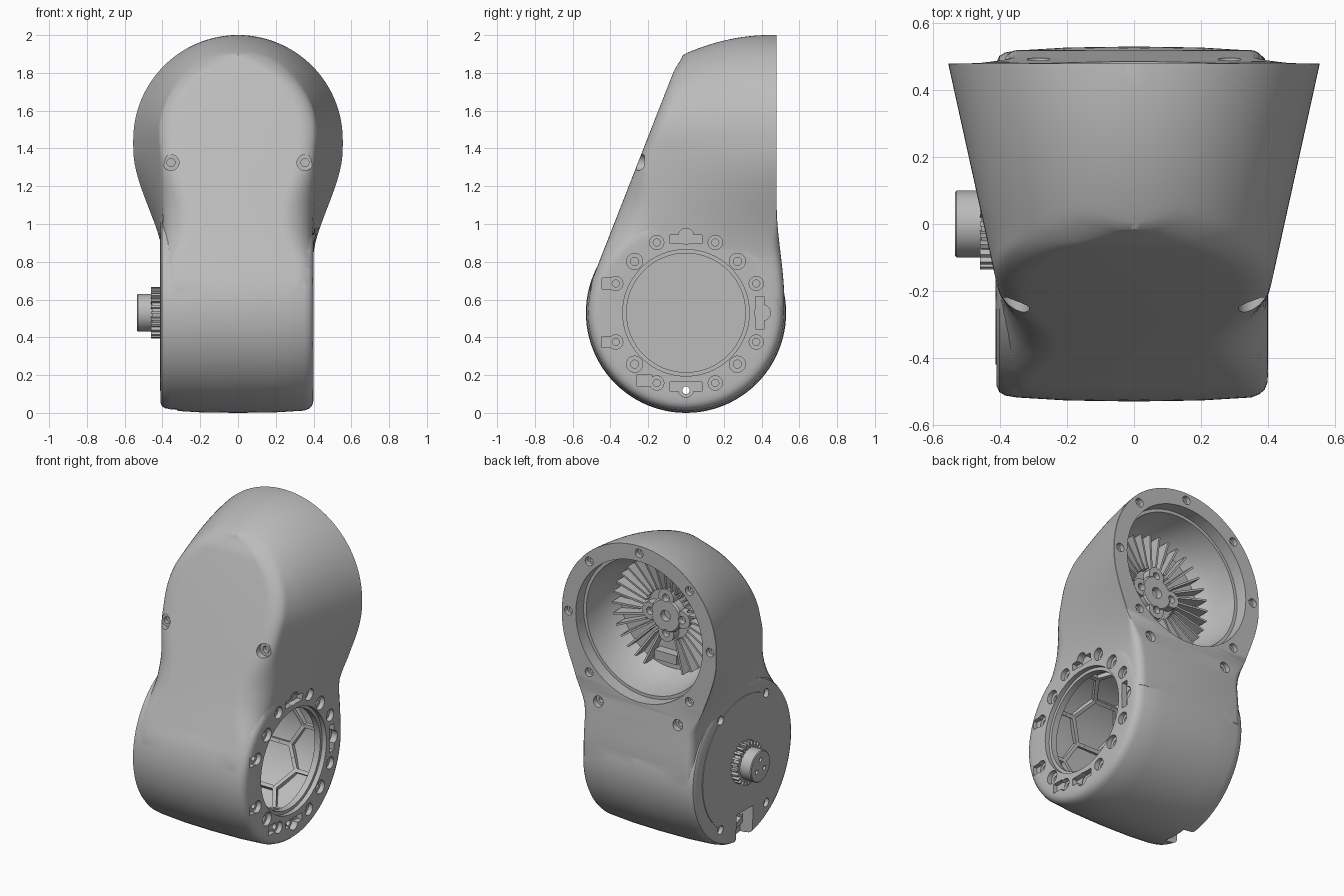
import bpy, bmesh
from math import sin, cos, pi, sqrt, radians
from mathutils import Matrix, Vector

if "Cube" in bpy.data.objects:
    bpy.data.objects.remove(bpy.data.objects["Cube"])

grey = bpy.data.materials.new("matte_grey")
grey.use_nodes = True
colour = (0.5, 0.5, 0.5, 1)
grey.diffuse_color = colour
grey.node_tree.nodes["Principled BSDF"].inputs["Base Color"].default_value = colour

DRUM_Z, HEAD_Z, R = 0.53, 1.445, 0.53


def lathe(bm, profile, centre, axis, seg=24):
    """Closed turned solid; the profile lists (radius, position along axis)."""
    rings = []
    for r, a in profile:
        ring = []
        for i in range(seg):
            u, v = r * cos(2 * pi * i / seg), r * sin(2 * pi * i / seg)
            p = Vector((a, u, v)) if axis == "X" else Vector((u, a, v))
            ring.append(bm.verts.new(p + Vector(centre)))
        rings.append(ring)
    skin(bm, rings)


def skin(bm, rings, closed=False):
    n = len(rings[0])
    pairs = list(zip(rings, rings[1:])) + ([(rings[-1], rings[0])] if closed else [])
    for a, b in pairs:
        for i in range(n):
            bm.faces.new((a[i], a[(i + 1) % n], b[(i + 1) % n], b[i]))
    if not closed:
        bm.faces.new(rings[0][::-1])
        bm.faces.new(rings[-1])


def box(bm, size, centre, rot=Matrix()):
    bmesh.ops.create_cube(bm, size=1, matrix=Matrix.Translation(centre) @ rot @ Matrix.Diagonal((*size, 1)))


def finish(bm, name):
    bmesh.ops.recalc_face_normals(bm, faces=bm.faces)
    mesh = bpy.data.meshes.new(name)
    bm.to_mesh(mesh)
    bm.free()
    mesh.materials.append(grey)
    ob = bpy.data.objects.new(name, mesh)
    bpy.context.collection.objects.link(ob)
    return ob


def select(ob):
    bpy.ops.object.select_all(action="DESELECT")
    ob.select_set(True)
    bpy.context.view_layer.objects.active = ob


def shade(ob):
    select(ob)
    bpy.ops.object.shade_smooth_by_angle(angle=radians(32))


def combine(ob, other, operation):
    mod = ob.modifiers.new("combine", "BOOLEAN")
    mod.operation, mod.solver, mod.object = operation, "EXACT", other
    mod.use_self = operation == "DIFFERENCE"
    select(ob)
    bpy.ops.object.modifier_apply(modifier=mod.name)
    bpy.data.objects.remove(other)


def ease(t):
    t = max(0.0, min(1.0, t))
    return t * t * (3 - 2 * t)


def rounding(t):
    t = max(0.0, min(1.0, t))
    return 1 - sqrt(1 - (1 - t) ** 2)


# Head and neck: horizontal sections of a cone that blends into the drum
def cone(y):
    return 0.555 - 0.22 * (0.48 - y)


def cone_height(y):
    t = max(0.0, min(1.0, (0.48 - y) / 0.52))
    return cone(y) + 0.13 * t * (1 - t)


def half_width(y, z):
    if z >= HEAD_Z:
        return cone(y) * sqrt(max(0, 1 - ((z - HEAD_Z) / cone_height(y)) ** 2))
    return 0.395 + (cone(y) - 0.395) * ease((z - 0.78) / 0.62)


def front(z):
    if z < 0.723:
        r = 0.527 - 0.012 * ease((0.723 - z) / 0.17)
        return -sqrt(r ** 2 - (z - DRUM_Z) ** 2)
    y = -0.037 - (1.88 - z) * 0.3915 + 0.015 * ease((z - 1.8) / 0.09)
    if z - HEAD_Z > cone_height(y):
        low, high = y, 0.48
        for _ in range(40):
            y = (low + high) / 2
            low, high = (y, high) if cone_height(y) < z - HEAD_Z else (low, y)
        y = high
    return y


bm = bmesh.new()
levels = [0.55 + (HEAD_Z - 0.55) * i / 28 for i in range(28)]
levels += [HEAD_Z + 0.5548 * sin(pi / 2 * i / 40) for i in range(40)] + [1.9995]
rings = []
for z in levels:
    y0, y1 = front(z), 0.48 + 0.04 * ease((1.1 - z) / 0.5)
    waist = ease((1.35 - z) / 0.3) * ease((z - 0.75) / 0.25)
    rx, ry = min(0.09 + 0.07 * waist, half_width(y0, z)), 0.06 + 0.12 * waist
    back_round = 0.002 + 0.05 * ease((1.05 - z) / 0.2)
    half = []
    for i in range(33):
        y = y0 + (y1 - y0) * (1 - cos(pi * i / 32)) / 2
        x = half_width(y, z) - rx * rounding((y - y0) / ry)
        x -= min(back_round, x * 0.5) * rounding((y1 - y) / back_round)
        half.append((max(x, 0.0005), y))
    loop = half + [(-x, y) for x, y in reversed(half)]
    rings.append([bm.verts.new((x, y, z)) for x, y in loop])
skin(bm, rings)
body = finish(bm, "body_shell")

# Drum with crowned rim and raised end cap
bm = bmesh.new()
lathe(bm, [(0.42, -0.414), (0.42, -0.41), (0.485, -0.41), (0.502, -0.402), (0.512, -0.385),
           (0.518, -0.35), (0.527, -0.2), (R, 0), (0.527, 0.2), (0.518, 0.35), (0.508, 0.375),
           (0.495, 0.39), (0.475, 0.398), (0.45, 0.4)], (0, 0, DRUM_Z), "X", 96)
combine(body, finish(bm, "drum"), "UNION")

# Hollow drum behind a lipped opening, and the head bowl
bm = bmesh.new()
lathe(bm, [(0.335, 0.45), (0.335, 0.37), (0.315, 0.37), (0.315, 0.33), (0.46, 0.33), (0.46, -0.34)],
      (0, 0, DRUM_Z), "X", 64)
lathe(bm, [(0.455, 0.55), (0.455, 0.4), (0.435, 0.4), (0.43, 0.35),
           (0.41, 0.25), (0.385, 0.19), (0.36, 0.15)], (0, 0, HEAD_Z), "Y", 64)
combine(body, finish(bm, "bore_cutter"), "DIFFERENCE")


# Screw holes, slots and notch
def hole(bm, centre, axis, out, r=0.04, depth=0.03):
    lathe(bm, [(r, out * 0.12), (r, -out * depth), (r * 0.5, -out * depth), (r * 0.5, -out * (depth + 0.025))],
          centre, axis, 20)


bm = bmesh.new()
for sy in (-1, 1):
    for sz in (-1, 1):
        for y, z, r in ((0.272, 0.272, 0.043), (0.155, 0.372, 0.038), (0.372, 0.155, 0.038)):
            hole(bm, (0.4, sy * y, DRUM_Z + sz * z), "X", 1, r)
        hole(bm, (-0.414, sy * 0.235, DRUM_Z + sz * 0.355), "X", -1, 0.028)
    hole(bm, (sy * 0.355, -0.25, 1.325), "Y", -1, 0.043)
    hole(bm, (sy * 0.285, 0.49, 0.92), "Y", 1, 0.035)
for k in range(8):
    if k != 6:
        a = k * pi / 4
        hole(bm, (0.508 * cos(a), 0.48, HEAD_Z + 0.508 * sin(a)), "Y", 1, 0.028)
for a in (0, pi / 2, -pi / 2):
    c = Vector((0.4, 0.39 * cos(a), DRUM_Z + 0.39 * sin(a)))
    box(bm, (0.07, 0.046, 0.17), c, Matrix.Rotation(a, 4, "X"))
    lathe(bm, [(0.042, 0.05), (0.042, -0.04)], c + Vector((0, 0.015 * cos(a), 0.015 * sin(a))), "X", 20)
for y, z in ((-0.405, 0.155), (-0.405, -0.155), (-0.22, -0.357)):
    box(bm, (0.055, 0.08, 0.06), (0.4, y, DRUM_Z + z))
box(bm, (0.16, 0.17, 0.26), (-0.40, -0.01, 0.08))
lathe(bm, [(0.02, 0.3), (0.02, 0.38)], (0, 0, 0.12), "X", 16)
combine(body, finish(bm, "detail_cutter"), "DIFFERENCE")
shade(body)

# Honeycomb ribs lining the hollow drum
bm = bmesh.new()
cell, around = 0.165, 10
for column in (-1, 0, 1):
    for k in range(around):
        if column and k == 7:
            continue
        rings = []
        for size, radius in ((cell, 0.468), (cell, 0.435), (cell - 0.014, 0.435), (cell - 0.014, 0.468)):
            ring = []
            for j in range(6):
                x = column * cell * 1.5 + size * cos(j * pi / 3)
                a = 2 * pi * (k + column * 0.5) / around + size * sin(j * pi / 3) / 0.455
                ring.append(bm.verts.new((max(-0.345, min(0.335, x)), radius * cos(a), DRUM_Z + radius * sin(a))))
            rings.append(ring)
        skin(bm, rings, True)
finish(bm, "honeycomb_ribs")

# Radial fins in the bowl
bm = bmesh.new()
fins = 32
for k in range(fins):
    if abs(k - fins / 4) < 2:
        continue
    rot = Matrix.Rotation(2 * pi * k / fins, 4, "Y")
    for v in bmesh.ops.create_cube(bm, size=1)["verts"]:
        outer, high = v.co.x > 0, v.co.y > 0
        tip = 0.235 if outer else 0.2
        v.co = Vector((0.365 if outer else 0.16, tip if high else 0.14, v.co.z * 0.012))
        v.co = rot @ v.co + Vector((0, 0, HEAD_Z))
finish(bm, "bowl_fins")

# Lobed hub with sockets
bm = bmesh.new()
lathe(bm, [(0.11, 0.14), (0.11, 0.2), (0.1, 0.21)], (0, 0, HEAD_Z), "Y", 32)
hub = finish(bm, "bowl_hub")
bm = bmesh.new()
lobes = [(0.115 * cos(k * pi / 2), 0, HEAD_Z + 0.115 * sin(k * pi / 2)) for k in range(4)]
for centre in lobes:
    lathe(bm, [(0.055, 0.14), (0.055, 0.205)], centre, "Y", 24)
combine(hub, finish(bm, "hub_lobes"), "UNION")
bm = bmesh.new()
for centre in lobes:
    lathe(bm, [(0.024, 0.17), (0.024, 0.3)], centre, "Y", 16)
lathe(bm, [(0.035, 0.17), (0.035, 0.3)], (0, 0, HEAD_Z), "Y", 20)
combine(hub, finish(bm, "hub_cutter"), "DIFFERENCE")
shade(hub)

# Connector block below the hub
bm = bmesh.new()
box(bm, (0.16, 0.08, 0.06), (0, 0.17, HEAD_Z - 0.27))
finish(bm, "connector_block")

# Output shaft with pin sockets
bm = bmesh.new()
lathe(bm, [(0.115, -0.40), (0.115, -0.455), (0.1, -0.455), (0.1, -0.53), (0.095, -0.535)],
      (0, 0, DRUM_Z), "X", 48)
shaft = finish(bm, "shaft")
bm = bmesh.new()
for k in range(3):
    a = pi / 2 + k * 2 * pi / 3
    lathe(bm, [(0.014, -0.51), (0.014, -0.56)], (0, 0.045 * cos(a), DRUM_Z + 0.045 * sin(a)), "X", 12)
combine(shaft, finish(bm, "pin_cutter"), "DIFFERENCE")
shade(shaft)

# Serrated collar around the shaft
bm = bmesh.new()
for k in range(24):
    rot = Matrix.Rotation(2 * pi * k / 24, 4, "X")
    box(bm, (0.055, 0.035, 0.014), Vector((-0.432, 0, DRUM_Z)) + rot @ Vector((0, 0.118, 0)), rot)
finish(bm, "shaft_collar")
